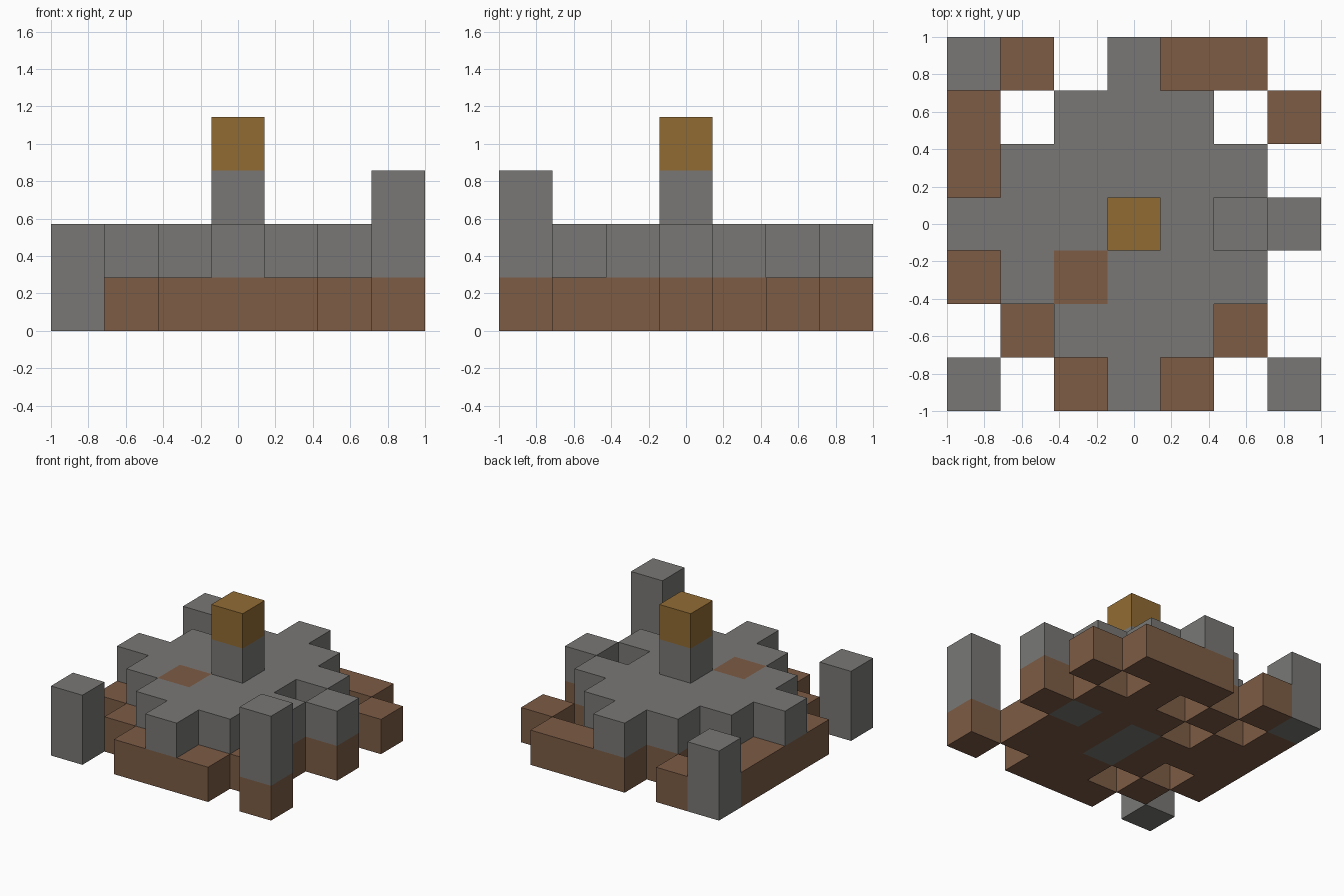
import bpy
import bmesh
from mathutils import Vector

cube = bpy.data.objects.get("Cube")
if cube:
    bpy.data.objects.remove(cube)

N = 7
S = 2 / N  # block size


def material(name, rgb):
    m = bpy.data.materials.new(name)
    m.use_nodes = True
    m.diffuse_color = (*rgb, 1)
    m.node_tree.nodes["Principled BSDF"].inputs["Base Color"].default_value = (*rgb, 1)
    return m


MATS = {
    "s": material("grey stone", (0.19, 0.187, 0.182)),
    "e": material("brown earth", (0.205, 0.107, 0.06)),
    "g": material("gold", (0.285, 0.148, 0.034)),
}

# Floor plans, bottom layer first; each plan runs from back to front
PLANS = [
    ["se.eee.",
     "e.e.e.e",
     "ee.eee.",
     "eeesese",
     "e.esee.",
     ".e.eee.",
     "s.eee.e"],
    ["s..s...",
     "..sss..",
     ".sssss.",
     "sssss.s",
     ".sesss.",
     "..sss..",
     "s..s..s"],
]

blocks = {}
for z, plan in enumerate(PLANS):
    for row, line in enumerate(plan):
        for x, kind in enumerate(line):
            if kind != ".":
                blocks[x, N - 1 - row, z] = kind

# Tall corner post, central pillar and its gold cap
blocks[6, 0, 2] = "s"
blocks[3, 3, 2] = "s"
blocks[3, 3, 3] = "g"


def part_of(cell, kind):
    x, y, z = cell
    if kind == "g":
        return "gold_cap"
    if kind == "e":
        return "earth_foundation" if z == 0 else "earth_floor_patch"
    if x in (0, 6) and y in (0, 6):
        return "corner_posts"
    return ("stone_footings", "stone_floor", "central_pillar")[z]


def build(name, cells, mat):
    """One shell of blocks, leaving out faces that touch another block."""
    bm = bmesh.new()
    for cell in cells:
        for axis in range(3):
            for side in (-1, 1):
                near = list(cell)
                near[axis] += side
                if tuple(near) in blocks:
                    continue
                n, u, v = Vector(), Vector(), Vector()
                n[axis] = side
                u[(axis + 1) % 3] = side
                v[(axis + 2) % 3] = 1
                c = Vector(cell) + Vector((0.5, 0.5, 0.5)) + n / 2
                quad = [c + (a * u + b * v) / 2
                        for a, b in ((-1, -1), (1, -1), (1, 1), (-1, 1))]
                bm.faces.new([bm.verts.new(p * S - Vector((1, 1, 0))) for p in quad])
    bmesh.ops.remove_doubles(bm, verts=bm.verts, dist=0.001)
    me = bpy.data.meshes.new(name)
    bm.to_mesh(me)
    bm.free()
    me.materials.append(mat)
    bpy.context.collection.objects.link(bpy.data.objects.new(name, me))


parts = {}
for cell, kind in blocks.items():
    parts.setdefault((part_of(cell, kind), kind), []).append(cell)
for (name, kind), cells in parts.items():
    build(name, cells, MATS[kind])
